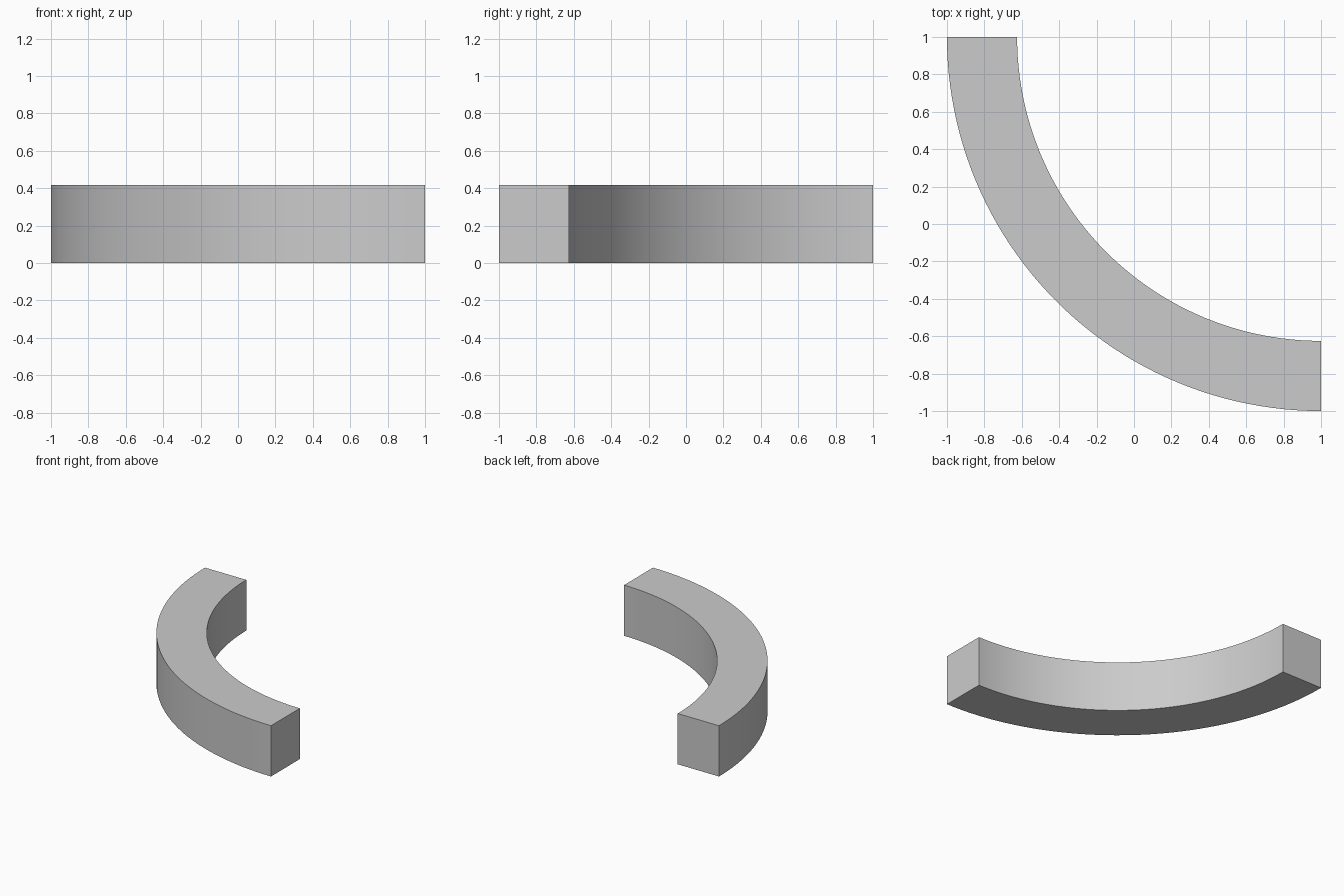
import bpy, bmesh
from math import cos, sin, pi, radians

if "Cube" in bpy.data.objects:
    bpy.data.objects.remove(bpy.data.objects["Cube"])

OUTER, INNER, HEIGHT, STEPS = 2.0, 1.625, 0.417, 48


def arc(radius):
    """Quarter arc about (1, 1), from the back left end to the front right end."""
    angles = [pi + pi / 2 * i / STEPS for i in range(STEPS + 1)]
    return [(1 + radius * cos(a), 1 + radius * sin(a), 0) for a in angles]


# Curved block: quads between the two arcs, extruded upward
bm = bmesh.new()
outer = [bm.verts.new(p) for p in arc(OUTER)]
inner = [bm.verts.new(p) for p in arc(INNER)]
faces = [bm.faces.new((outer[i], outer[i + 1], inner[i + 1], inner[i]))
         for i in range(STEPS)]
top = bmesh.ops.extrude_face_region(bm, geom=faces, use_keep_orig=True)["geom"]
bmesh.ops.translate(bm, vec=(0, 0, HEIGHT),
                    verts=[g for g in top if isinstance(g, bmesh.types.BMVert)])
bmesh.ops.recalc_face_normals(bm, faces=bm.faces)

mesh = bpy.data.meshes.new("curved_block")
bm.to_mesh(mesh)
bm.free()
block = bpy.data.objects.new("curved_block", mesh)
bpy.context.collection.objects.link(block)

# Smooth curved walls with sharp rims and ends
bpy.context.view_layer.objects.active = block
block.select_set(True)
bpy.ops.object.shade_smooth_by_angle(angle=radians(30))
